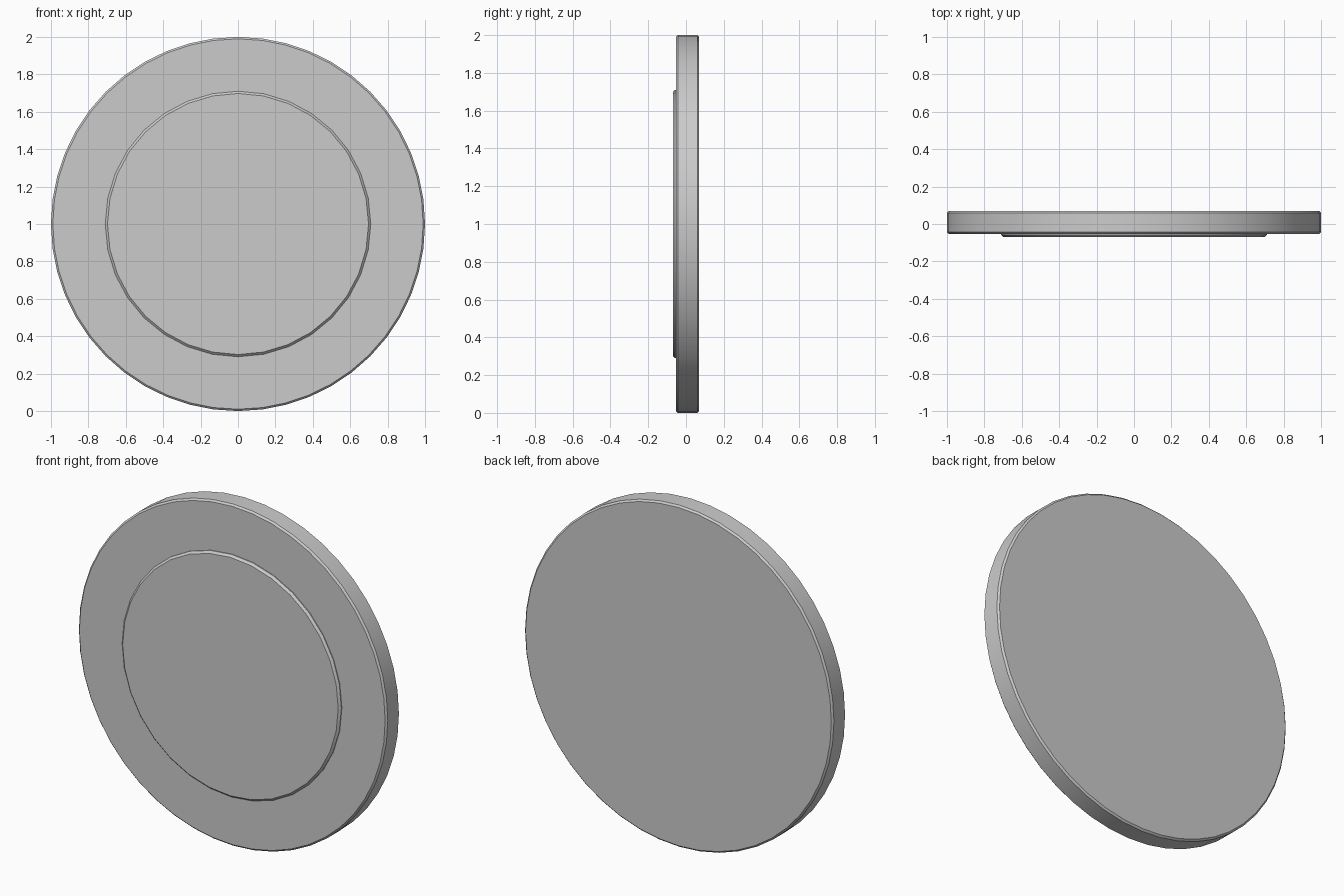
import bpy
from math import pi

if "Cube" in bpy.data.objects:
    bpy.data.objects.remove(bpy.data.objects["Cube"])


def disc(name, radius, y_front, y_back, sides, bevel):
    """Upright disc with chamfered rims, facing -y."""
    bpy.ops.mesh.primitive_cylinder_add(
        vertices=sides, radius=radius, depth=y_back - y_front,
        location=(0, (y_front + y_back) / 2, 1), rotation=(pi / 2, 0, 0))
    ob = bpy.context.object
    ob.name = name
    mod = ob.modifiers.new("rim_chamfer", "BEVEL")
    mod.width = bevel
    mod.segments = 1
    mod.limit_method = "ANGLE"
    bpy.ops.object.modifier_apply(modifier=mod.name)
    bpy.ops.object.shade_smooth_by_angle(angle=pi / 6)
    return ob


# Thick round body
disc("main_disc", 1.0, -0.053, 0.07, 48, 0.01)

# Thin raised plate on the front
disc("front_plate", 0.71, -0.07, -0.03, 32, 0.012)
